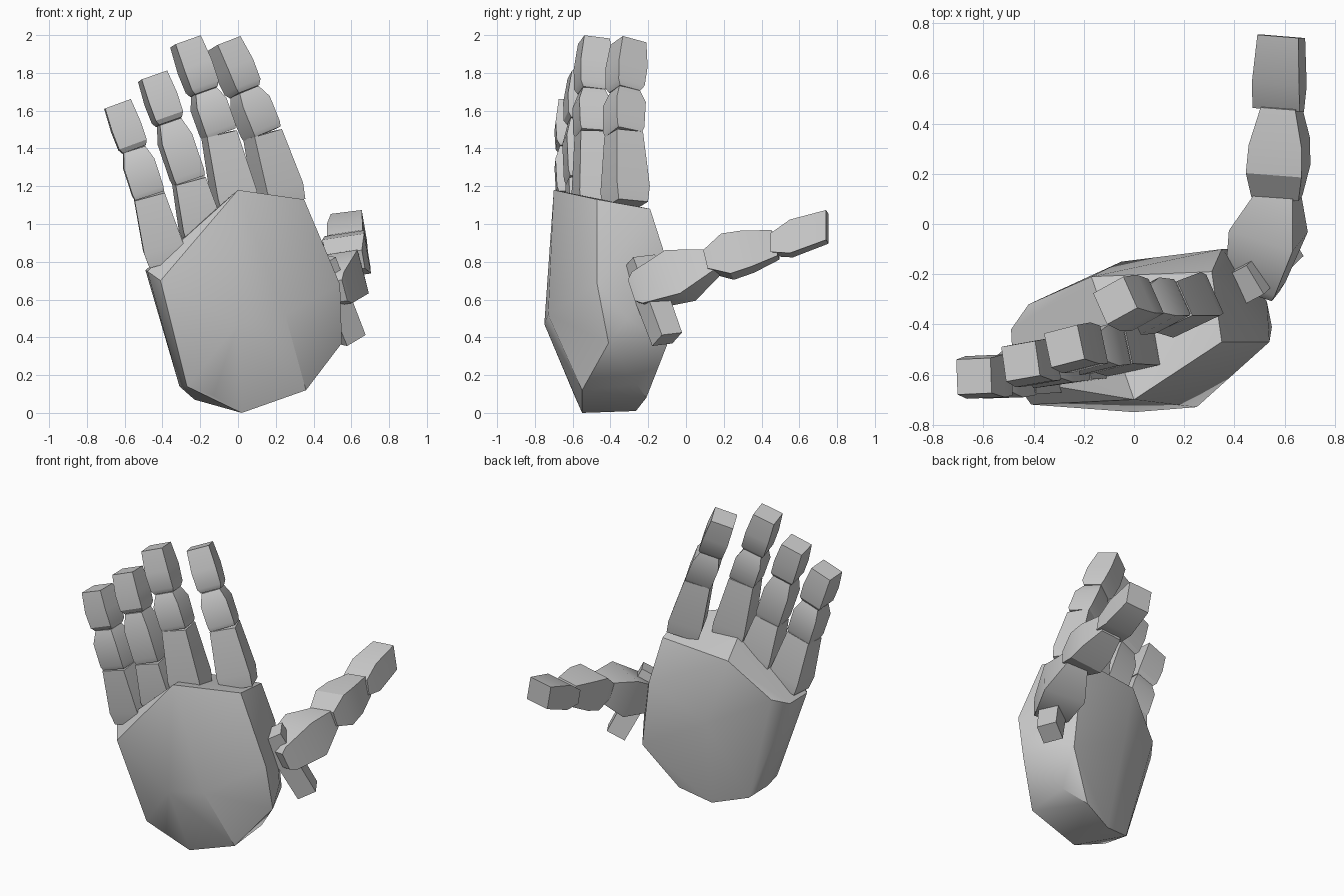
import bpy, bmesh
from math import radians, cos, sin
from mathutils import Vector

if "Cube" in bpy.data.objects:
    bpy.data.objects.remove(bpy.data.objects["Cube"])


def hull(name, pts, angle=30):
    """Convex faceted solid around the given points."""
    bm = bmesh.new()
    for p in pts:
        bm.verts.new(p)
    bmesh.ops.convex_hull(bm, input=bm.verts)
    loose = [v for v in bm.verts if not v.link_faces]
    bmesh.ops.delete(bm, geom=loose, context='VERTS')
    bmesh.ops.dissolve_limit(bm, angle_limit=radians(2), verts=bm.verts, edges=bm.edges)
    bmesh.ops.recalc_face_normals(bm, faces=bm.faces)
    me = bpy.data.meshes.new(name)
    bm.to_mesh(me)
    bm.free()
    ob = bpy.data.objects.new(name, me)
    bpy.context.collection.objects.link(ob)
    bpy.context.view_layer.objects.active = ob
    ob.select_set(True)
    bpy.ops.object.shade_smooth_by_angle(angle=radians(angle))
    ob.select_set(False)
    return ob


def bone(name, a, b, side, rings, up=None):
    """Four-sided segment from a to b; rings are (t, width, depth)."""
    a, b = Vector(a), Vector(b)
    axis = (b - a).normalized()
    u = Vector(side)
    u = (u - axis * u.dot(axis)).normalized()
    v = Vector(up) if up else axis.cross(u)
    pts = [a.lerp(b, t) + u * (i * w / 2) + v * (j * d / 2)
           for t, w, d in rings for i in (-1, 1) for j in (-1, 1)]
    return hull(name, pts)


# Palm: faceted block, thicker towards the thumb side
hull("palm", [
    # front
    (0, -.70, 1.18), (-.41, -.72, .70), (0, -.75, .47), (.25, -.73, .52),
    (-.27, -.60, .14), (-.13, -.59, .09), (.02, -.55, 0),
    # thumb side
    (.35, -.47, 1.13), (.54, -.47, .68), (.55, -.41, .37), (.36, -.55, .12),
    (.53, -.31, .50),
    # back
    (.31, -.19, 1.08), (-.17, -.21, 1.04), (-.42, -.32, .80), (.40, -.10, .36),
    (.35, -.10, .80), (-.05, -.15, .60), (.36, -.26, .15), (.20, -.21, .08),
    (-.01, -.265, .01), (-.23, -.35, .07),
    # little finger side
    (-.49, -.42, .755), (-.48, -.62, .75), (-.31, -.44, .14),
], 36)

# Fingers: joints from base to tip, and twist about the vertical
fingers = {
    "index": ([(.235, -.32, 1.10), (.13, -.33, 1.475), (.035, -.325, 1.70), (-.075, -.305, 1.955)], 24),
    "middle": ([(.00, -.49, 1.06), (-.10, -.50, 1.475), (-.18, -.50, 1.70), (-.278, -.487, 1.967)], 12),
    "ring": ([(-.18, -.525, .92), (-.26, -.555, 1.23), (-.365, -.56, 1.54), (-.452, -.547, 1.782)], 8),
    "little": ([(-.375, -.57, .80), (-.47, -.605, 1.15), (-.55, -.61, 1.395), (-.638, -.607, 1.635)], 2),
}
PROX = [(0, .20, .17), (.22, .215, .19), (1, .165, .15)]
MID = [(0, .16, .14), (.1, .17, .16), (.7, .17, .17), (1, .12, .12)]
TIP = [(0, .13, .12), (.1, .155, .155), (.5, .16, .17), (1, .145, .14)]
for finger, (joints, twist) in fingers.items():
    side = (cos(radians(twist)), sin(radians(twist)), 0)
    for part, rings, a, b in zip(("base", "middle", "tip"), (PROX, MID, TIP), joints, joints[1:]):
        bone(f"{finger}_finger_{part}_segment", a, b, side, rings)

# Thumb pointing backwards, rolled slightly outwards
bone("thumb_base_segment", (.475, -.26, .635), (.585, .16, .805), (1, -.25, .18),
     [(0, .19, .12), (.08, .21, .18), (.55, .27, .25), (1, .13, .11)])
bone("thumb_middle_segment", (.57, .11, .80), (.585, .475, .89), (1, 0, .17),
     [(0, .19, .10), (.3, .225, .22), (.6, .215, .20), (1, .14, .14)])
bone("thumb_tip_segment", (.575, .455, .89), (.587, .748, .985), (1, 0, .15),
     [(0, .19, .10), (.35, .19, .18), (1, .165, .16)], up=(-.17, 0, .985))
# Square bar the thumb is hinged on
bone("thumb_hinge_bar", (.595, -.10, .39), (.43, -.25, .80), (1, .6, 0),
     [(0, .125, .125), (1, .135, .135)])
